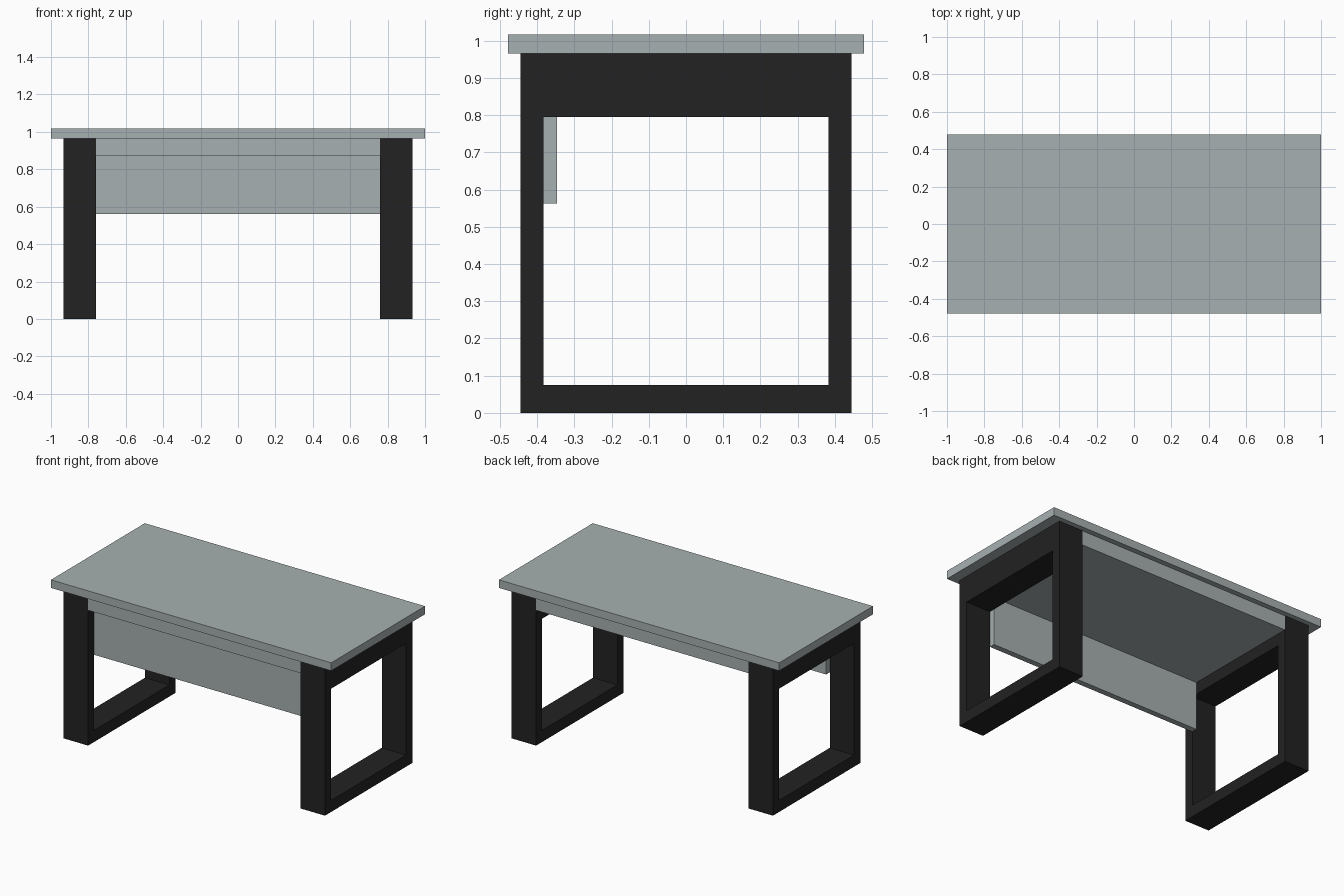
import bpy, bmesh

if "Cube" in bpy.data.objects:
    bpy.data.objects.remove(bpy.data.objects["Cube"])


def material(name, rgb):
    m = bpy.data.materials.new(name)
    m.diffuse_color = (*rgb, 1)
    m.use_nodes = True
    m.node_tree.nodes["Principled BSDF"].inputs["Base Color"].default_value = m.diffuse_color
    return m


grey = material("grey_board", (0.39, 0.434, 0.44))
black = material("black_frame", (0.016, 0.016, 0.016))


def add_object(name, bm, mat):
    bmesh.ops.recalc_face_normals(bm, faces=bm.faces[:])
    mesh = bpy.data.meshes.new(name)
    bm.to_mesh(mesh)
    bm.free()
    mesh.materials.append(mat)
    ob = bpy.data.objects.new(name, mesh)
    bpy.context.collection.objects.link(ob)
    return ob


def box(name, lo, hi, mat):
    bm = bmesh.new()
    bmesh.ops.create_cube(bm, size=1)
    for v in bm.verts:
        v.co = [(a + b) / 2 + c * (b - a) for a, b, c in zip(lo, hi, v.co)]
    return add_object(name, bm, mat)


def leg_frame(name, x0, x1):
    # closed rectangular ring in the YZ plane, extruded along X
    bm = bmesh.new()

    def ring(y, z0, z1):
        return [bm.verts.new((x0, a, b)) for a, b in
                ((-y, z0), (y, z0), (y, z1), (-y, z1))]

    outer, inner = ring(0.445, 0, 0.965), ring(0.383, 0.075, 0.795)
    faces = []
    for i in range(4):
        j = (i + 1) % 4
        faces.append(bm.faces.new((outer[i], outer[j], inner[j], inner[i])))
    res = bmesh.ops.extrude_face_region(bm, geom=faces, use_keep_orig=True)
    verts = [g for g in res["geom"] if isinstance(g, bmesh.types.BMVert)]
    bmesh.ops.translate(bm, verts=verts, vec=(x1 - x0, 0, 0))
    return add_object(name, bm, black)


# Table top
box("table_top", (-1, -0.478, 0.965), (1, 0.478, 1.017), grey)
# Shallow body under the top, flush with the legs
box("under_body", (-0.758, -0.444, 0.872), (0.758, 0.444, 0.965), grey)
# Front modesty panel
box("front_panel", (-0.758, -0.383, 0.562), (0.758, -0.346, 0.872), grey)
# Side leg frames
leg_frame("left_leg_frame", -0.932, -0.758)
leg_frame("right_leg_frame", 0.758, 0.932)
